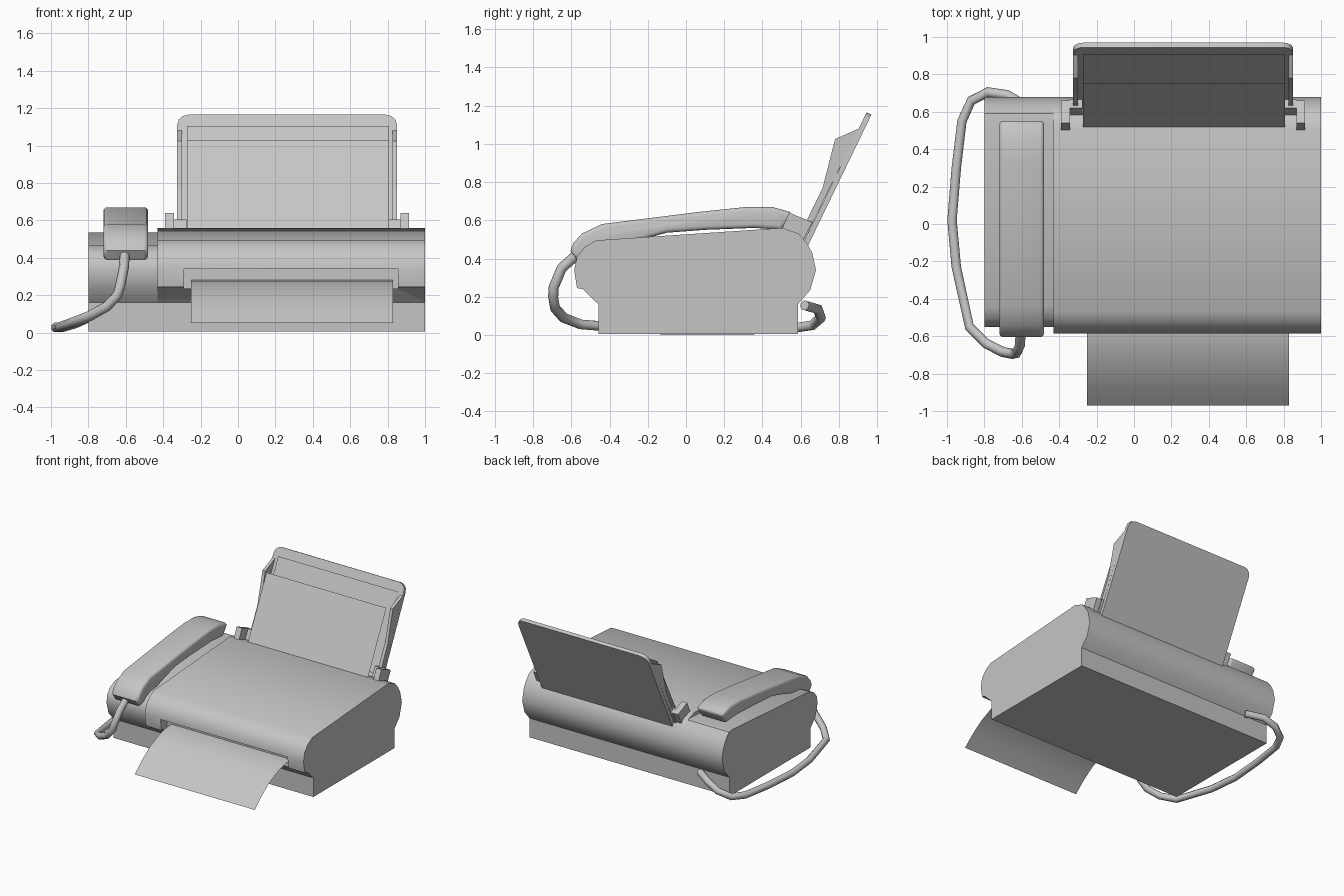
import bpy, bmesh

cube = bpy.data.objects.get("Cube")
if cube:
    bpy.data.objects.remove(cube, do_unlink=True)

GREY = (0.56, 0.56, 0.56, 1)
grey = bpy.data.materials.new("light grey plastic")
grey.use_nodes = True
grey.diffuse_color = GREY
grey.node_tree.nodes["Principled BSDF"].inputs["Base Color"].default_value = GREY


def activate(obj):
    bpy.ops.object.select_all(action='DESELECT')
    obj.select_set(True)
    bpy.context.view_layer.objects.active = obj


def finish(obj, angle=38):
    """Apply modifiers, then shade smooth with sharp creases."""
    activate(obj)
    for mod in list(obj.modifiers):
        bpy.ops.object.modifier_apply(modifier=mod.name)
    bpy.ops.object.shade_smooth_by_angle(angle=angle * 3.14159 / 180)


def extrude(name, profile, x0, x1, closed=True):
    """Sweep a (y, z) profile along x: a solid if closed, else a thin sheet."""
    bm = bmesh.new()
    a = [bm.verts.new((x0, y, z)) for y, z in profile]
    b = [bm.verts.new((x1, y, z)) for y, z in profile]
    n = len(profile)
    for i in range(n if closed else n - 1):
        j = (i + 1) % n
        bm.faces.new((a[i], b[i], b[j], a[j]))
    if closed:
        bm.faces.new(a)
        bm.faces.new(b)
        bmesh.ops.recalc_face_normals(bm, faces=bm.faces)
    mesh = bpy.data.meshes.new(name)
    bm.to_mesh(mesh)
    bm.free()
    mesh.materials.append(grey)
    obj = bpy.data.objects.new(name, mesh)
    bpy.context.collection.objects.link(obj)
    return obj


# Body: a rounded back shared by the main housing and the lower handset cradle
back = [(0.59, 0.53), (0.63, 0.485), (0.66, 0.43), (0.68, 0.34), (0.65, 0.235),
        (0.585, 0.16), (0.585, 0.005)]
foot = [(-0.458, 0.005), (-0.458, 0.16)]
main_front = [(-0.54, 0.24), (-0.57, 0.245), (-0.585, 0.34), (-0.57, 0.41),
              (-0.53, 0.46), (-0.47, 0.495), (0.505, 0.56)]
cradle_front = [(-0.525, 0.235), (-0.55, 0.33), (-0.54, 0.39), (-0.505, 0.435),
                (-0.44, 0.465), (0.54, 0.535)]
housing = extrude("main_housing", foot + main_front + back, -0.43, 1.0)
finish(extrude("handset_cradle", foot + cradle_front + back, -0.8, -0.43))

# Paper exit slot cut into the front
cutter = extrude("slot_cutter", [(-0.7, 0.235), (-0.5, 0.235), (-0.5, 0.34), (-0.7, 0.34)],
                 -0.29, 0.855)
cutter.hide_render = True
cut = housing.modifiers.new("slot", 'BOOLEAN')
cut.operation = 'DIFFERENCE'
cut.object = cutter
finish(housing)
bpy.data.objects.remove(cutter, do_unlink=True)

# Printed page curling down out of the slot
finish(extrude("printed_page", [(-0.97, 0.05), (-0.88, 0.13), (-0.78, 0.2), (-0.67, 0.25),
                                (-0.58, 0.275), (-0.5, 0.28)], -0.25, 0.83, closed=False))

# Handset: arched bar with rounded sides
handset = extrude("handset", [
    (-0.57, 0.39), (-0.605, 0.44), (-0.59, 0.48), (-0.545, 0.53), (-0.44, 0.58),
    (0.08, 0.645), (0.32, 0.67), (0.45, 0.67), (0.54, 0.645), (0.56, 0.63),
    (0.5, 0.55), (0.36, 0.56), (0.1, 0.55), (-0.1, 0.535), (-0.3, 0.48),
    (-0.45, 0.42)], -0.72, -0.48)
bevel = handset.modifiers.new("rounding", 'BEVEL')
bevel.width = 0.035
bevel.segments = 3
bevel.limit_method = 'ANGLE'
bevel.angle_limit = 1.3
finish(handset, 50)

# Cord from the handset around the side to the back
path = [(-0.605, -0.56, 0.43), (-0.61, -0.65, 0.35), (-0.63, -0.692, 0.25),
        (-0.645, -0.695, 0.2), (-0.7, -0.685, 0.14), (-0.79, -0.64, 0.09),
        (-0.88, -0.55, 0.055), (-0.95, -0.23, 0.03), (-0.973, 0.02, 0.027),
        (-0.95, 0.3, 0.027), (-0.92, 0.55, 0.035), (-0.87, 0.66, 0.05),
        (-0.78, 0.705, 0.09), (-0.68, 0.69, 0.135), (-0.56, 0.62, 0.155)]
curve = bpy.data.curves.new("cord", 'CURVE')
curve.dimensions = '3D'
curve.bevel_depth = 0.027
curve.bevel_resolution = 2
curve.use_fill_caps = True
spline = curve.splines.new('POLY')
spline.points.add(len(path) - 1)
for point, co in zip(spline.points, path):
    point.co = (*co, 1)
curve.materials.append(grey)
cord = bpy.data.objects.new("cord", curve)
bpy.context.collection.objects.link(cord)
activate(cord)
bpy.ops.object.convert(target='MESH')
finish(bpy.context.object, 60)

# Paper tray: leaning slab with rounded top corners
tray = extrude("paper_tray", [(0.635, 0.46), (0.61, 0.473), (0.945, 1.165), (0.97, 1.152)],
               -0.325, 0.85)
bm = bmesh.new()
bm.from_mesh(tray.data)
corners = [e for e in bm.edges if all(v.co.z > 1.1 for v in e.verts)
           and abs(e.verts[0].co.x - e.verts[1].co.x) < 0.01]
bmesh.ops.bevel(bm, geom=corners, offset=0.06, segments=3, profile=0.5, affect='EDGES')
bm.to_mesh(tray.data)
bm.free()
finish(tray)

# Two parallel blank sheets standing in the tray
extrude("front_sheet", [(0.505, 0.53), (0.755, 1.03)], -0.272, 0.808, closed=False)
extrude("rear_sheet", [(0.63, 0.54), (0.905, 1.105)], -0.272, 0.808, closed=False)

# Mirrored tray side parts: wing, outer hinge block, inner hinge block
wing = [(0.615, 0.49), (0.61, 0.555), (0.715, 0.77), (0.78, 1.025), (0.905, 1.08)]
outer = [(0.49, 0.53), (0.54, 0.64), (0.66, 0.59), (0.6, 0.47)]
inner = [(0.57, 0.51), (0.62, 0.605), (0.665, 0.59), (0.61, 0.47)]
CENTRE = 0.2625
for side, s in (("right", -1), ("left", 1)):
    for part, profile, near, far in (("tray_wing", wing, 0.5625, 0.5875),
                                     ("outer_hinge", outer, 0.605, 0.652),
                                     ("inner_hinge", inner, 0.537, 0.607)):
        x0, x1 = sorted((CENTRE + s * near, CENTRE + s * far))
        extrude(f"{side}_{part}", profile, x0, x1)
